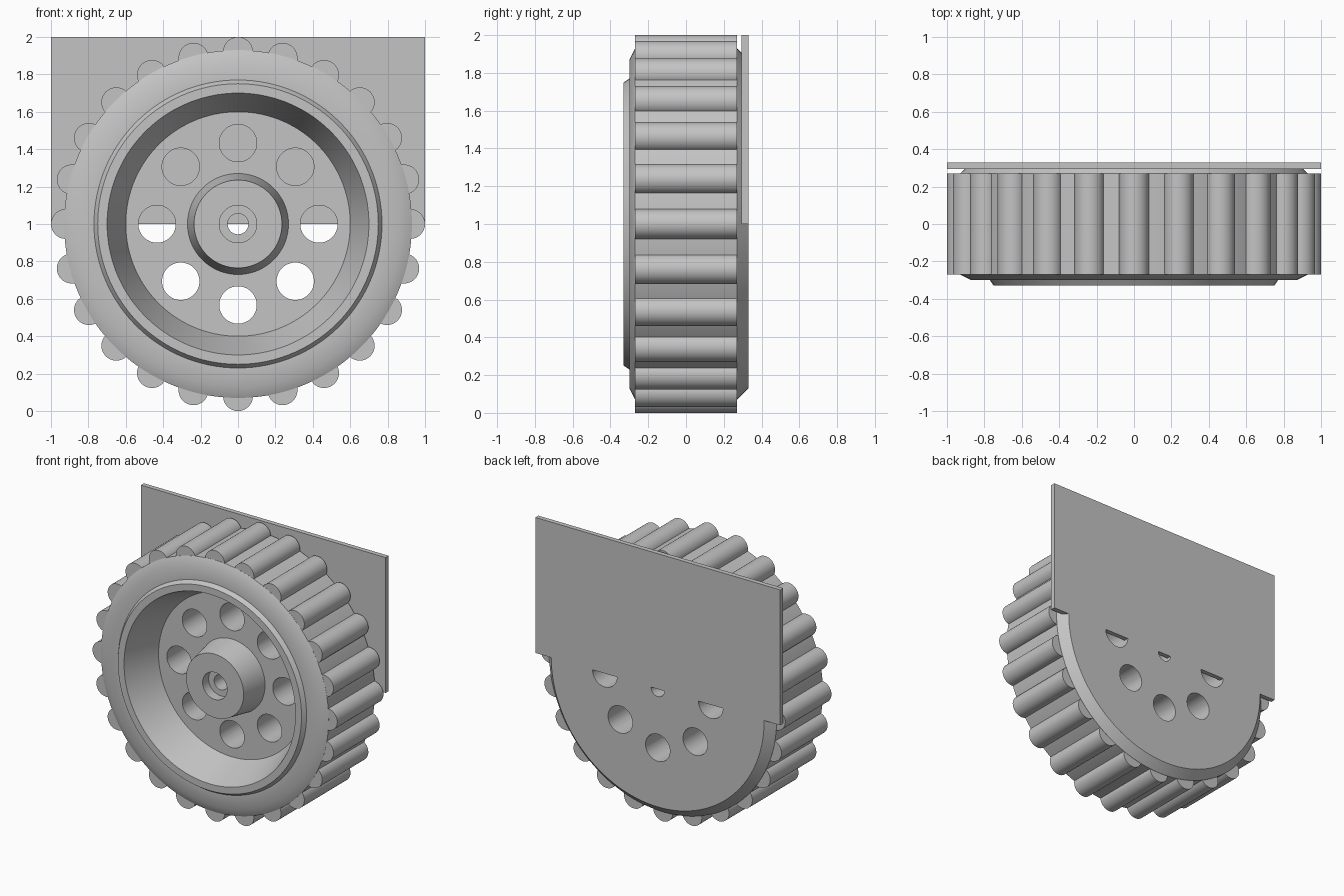
import bpy, bmesh, math
from mathutils import Matrix, Vector

CENTRE = Vector((0, 0, 1))
AXLE = Matrix.Rotation(math.pi / 2, 4, 'X')  # local z onto the y axis

old = bpy.data.objects.get("Cube")
if old:
    bpy.data.objects.remove(old, do_unlink=True)

grey = bpy.data.materials.new("light_grey")
grey.use_nodes = True
colour = (0.55, 0.55, 0.55, 1)
grey.diffuse_color = colour
grey.node_tree.nodes["Principled BSDF"].inputs["Base Color"].default_value = colour


def finish(name, bm):
    bmesh.ops.recalc_face_normals(bm, faces=bm.faces)
    mesh = bpy.data.meshes.new(name)
    bm.to_mesh(mesh)
    bm.free()
    mesh.materials.append(grey)
    obj = bpy.data.objects.new(name, mesh)
    bpy.context.collection.objects.link(obj)
    return obj


def add_cylinder(bm, centre, radius, length, segments=32):
    bmesh.ops.create_cone(bm, cap_ends=True, segments=segments, radius1=radius,
                          radius2=radius, depth=length,
                          matrix=Matrix.Translation(centre) @ AXLE)


def box(name, low, high):
    low, high = Vector(low), Vector(high)
    bm = bmesh.new()
    bmesh.ops.create_cube(bm, size=1, matrix=Matrix.Translation((low + high) / 2)
                          @ Matrix.Diagonal((high - low).to_4d()))
    return finish(name, bm)


def around(radius, count):
    for i in range(count):
        a = math.tau * i / count
        yield CENTRE + Vector((radius * math.cos(a), 0, radius * math.sin(a)))


def lathe(name, profile, steps=120):
    bm = bmesh.new()
    verts = [bm.verts.new((r, y, 1)) for r, y in profile]
    edges = [bm.edges.new((verts[i - 1], verts[i])) for i in range(len(verts))]
    bmesh.ops.spin(bm, geom=verts + edges, cent=CENTRE, axis=(0, 1, 0),
                   angle=math.tau, steps=steps, use_merge=True)
    bmesh.ops.remove_doubles(bm, verts=bm.verts, dist=1e-5)
    return finish(name, bm)


def cut(obj, cutter):
    cutter.hide_render = True
    mod = obj.modifiers.new("cut", 'BOOLEAN')
    mod.operation, mod.solver, mod.object = 'DIFFERENCE', 'EXACT', cutter
    bpy.context.view_layer.objects.active = obj
    bpy.ops.object.modifier_apply(modifier=mod.name)
    bpy.data.objects.remove(cutter, do_unlink=True)


# Wheel: hub with stepped bore, dished web, raised rim lip, chamfered tyre
wheel = lathe("wheel_body", [
    (0.055, 0.33), (0.055, -0.2), (0.1, -0.2), (0.1, -0.27), (0.235, -0.27),
    (0.27, -0.07), (0.6, -0.07), (0.7, -0.33), (0.75, -0.33), (0.77, -0.3),
    (0.87, -0.3), (0.93, -0.27), (0.93, 0.27), (0.87, 0.33)])

# Ring of round holes through the web
bm = bmesh.new()
for p in around(0.433, 8):
    add_cylinder(bm, p, 0.1, 2, 48)
cut(wheel, finish("hole_cutter", bm))

# Recess in the upper back, filled by the plate
cut(wheel, box("recess_cutter", (-1.2, 0.295, 1), (1.2, 0.6, 2.2)))
plate = box("back_plate", (-1, 0.295, 1), (1, 0.33, 2))

# Tread bars around the tyre
bm = bmesh.new()
for p in around(0.92, 24):
    add_cylinder(bm, p, 0.08, 0.538)
treads = finish("tread_bars", bm)

# Smooth the round parts, keeping edges sharp
bpy.ops.object.select_all(action='DESELECT')
for obj in (wheel, treads):
    obj.select_set(True)
bpy.context.view_layer.objects.active = wheel
bpy.ops.object.shade_smooth_by_angle(angle=math.radians(30))
